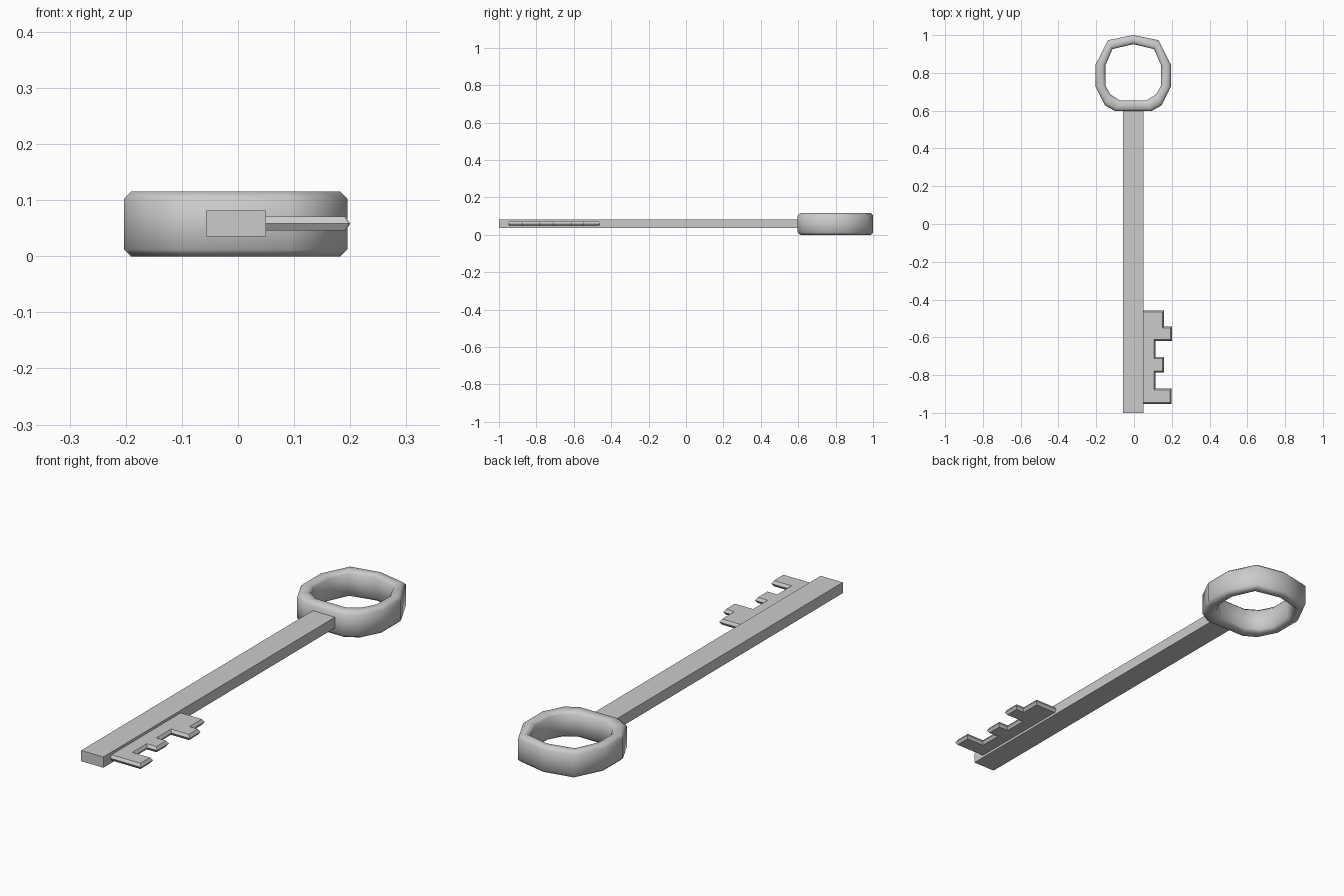
import bpy, bmesh

cube = bpy.data.objects.get("Cube")
if cube:
    bpy.data.objects.remove(cube, do_unlink=True)

# One plain metal colour
metal = bpy.data.materials.new("grey metal")
metal.use_nodes = True
colour = (0.6, 0.6, 0.6, 1)
metal.diffuse_color = colour
metal.node_tree.nodes["Principled BSDF"].inputs["Base Color"].default_value = colour


def finish(name, bm, smooth):
    bmesh.ops.recalc_face_normals(bm, faces=bm.faces)
    for f in bm.faces:
        f.smooth = smooth
    mesh = bpy.data.meshes.new(name)
    bm.to_mesh(mesh)
    bm.free()
    mesh.materials.append(metal)
    obj = bpy.data.objects.new(name, mesh)
    bpy.context.collection.objects.link(obj)
    return obj


def bridge(bm, a, b):
    n = len(a)
    for i in range(n):
        bm.faces.new((a[i], a[(i + 1) % n], b[(i + 1) % n], b[i]))


def mirrored(half, centre):
    """Close a half outline whose first point lies on the mirror line."""
    right = [(centre + x, y) for x, y in half]
    left = [(centre - x, y) for x, y in reversed(half[1:])]
    return right + left


# Bow: eleven-sided ring with chamfered rims
outer = mirrored([(0, 1.0), (0.134, 0.973), (0.199, 0.845), (0.199, 0.725),
                  (0.15, 0.628), (0.095, 0.597)], -0.004)
inner = mirrored([(0, 0.952), (0.11, 0.926), (0.148, 0.838), (0.148, 0.735),
                  (0.122, 0.687), (0.068, 0.653)], -0.004)
top, chamfer = 0.115, 0.012
section = [(0, chamfer), (0, top - chamfer), (0.25, top), (0.75, top),
           (1, top - chamfer), (1, chamfer), (0.75, 0), (0.25, 0)]
bm = bmesh.new()
loops = [[bm.verts.new((o[0] + (i[0] - o[0]) * t, o[1] + (i[1] - o[1]) * t, z))
          for o, i in zip(outer, inner)] for t, z in section]
for k, loop in enumerate(loops):
    bridge(bm, loop, loops[(k + 1) % len(loops)])
finish("bow_ring", bm, True)

# Shaft: plain rectangular bar reaching into the bow
bm = bmesh.new()
bmesh.ops.create_cube(bm, size=1)
bmesh.ops.scale(bm, vec=(0.107, 1.62, 0.047), verts=bm.verts)
bmesh.ops.translate(bm, vec=(-0.0035, -0.19, 0.0585), verts=bm.verts)
finish("shaft", bm, False)

# Bit: toothed plate whose rim narrows to an edge
outline = [(0.03, -0.458), (0.16, -0.458), (0.16, -0.543), (0.2, -0.543),
           (0.2, -0.62), (0.113, -0.62), (0.113, -0.705), (0.16, -0.705),
           (0.16, -0.787), (0.113, -0.787), (0.113, -0.87), (0.198, -0.87),
           (0.198, -0.952), (0.03, -0.952)]
middle, half_thick, rim = 0.058, 0.0125, 0.008


def inset(points, d):
    """Move a right-angled clockwise outline inward by d."""
    result = []
    for i, (x, y) in enumerate(points):
        px, py = points[i - 1]
        nx, ny = points[(i + 1) % len(points)]
        dx = dy = 0
        for ax, ay in ((x - px, y - py), (nx - x, ny - y)):
            if abs(ax) > abs(ay):
                dy = -d if ax > 0 else d
            else:
                dx = d if ay > 0 else -d
        result.append((x + dx, y + dy))
    return result


bm = bmesh.new()
small = inset(outline, rim)
low, edge, high = [[bm.verts.new((x, y, middle + z)) for x, y in pts]
                   for pts, z in ((small, -half_thick), (outline, 0), (small, half_thick))]
bridge(bm, low, edge)
bridge(bm, edge, high)
bm.faces.new(low)
bm.faces.new(high)
bit = finish("bit_teeth", bm, True)

# Keep the chamfers crisp against the flat plate
bpy.context.view_layer.objects.active = bit
bit.select_set(True)
bpy.ops.object.shade_smooth_by_angle()
